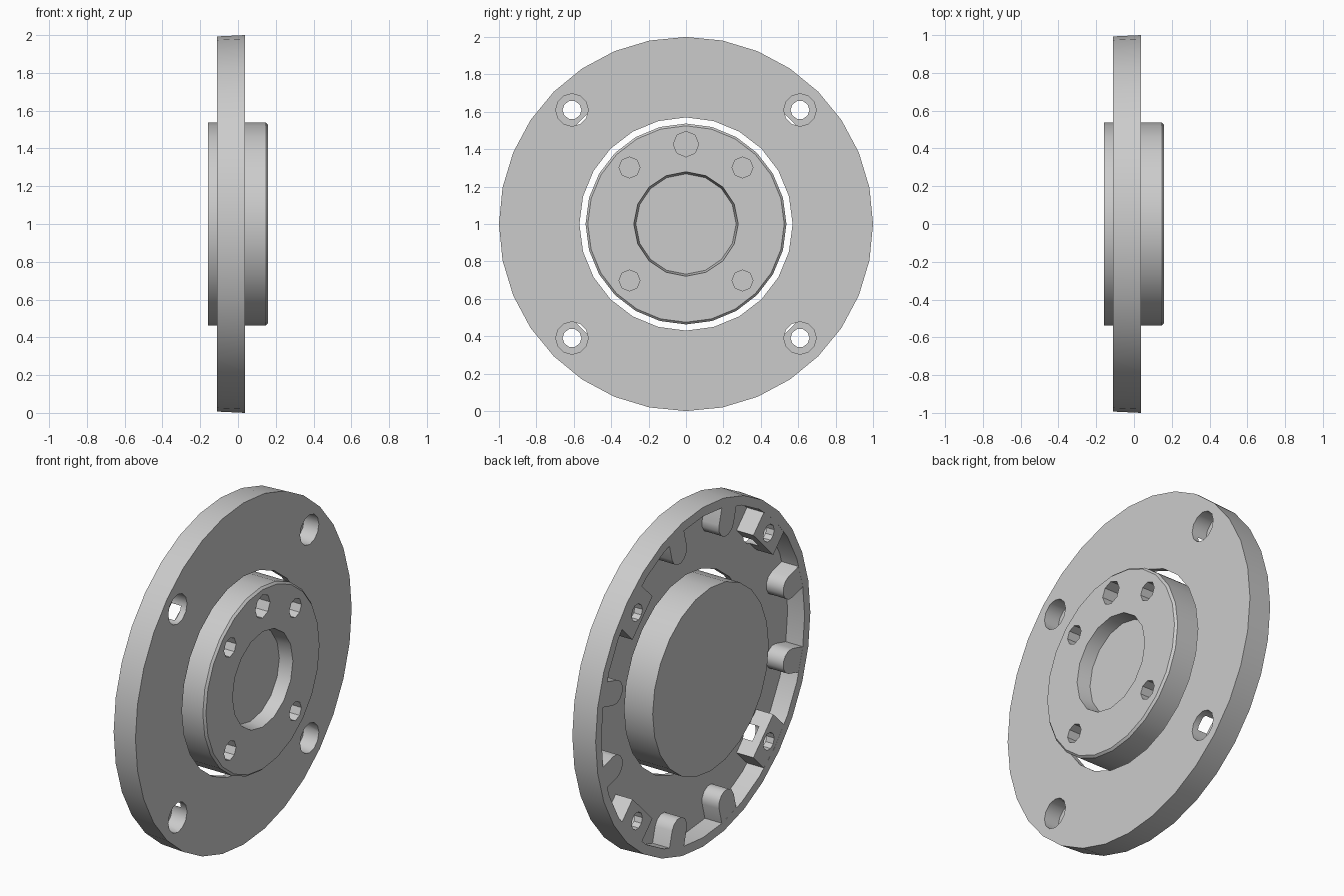
import bpy, bmesh
from math import sin, cos, pi, radians

cube = bpy.data.objects.get("Cube")
if cube:
    bpy.data.objects.remove(cube, do_unlink=True)

AXIS_Z = 1.0          # height of the turning axis, which runs along x
RING_BACK, FLOOR, RING_FRONT = -0.11, 0.0, 0.036
HUB_END = 0.16
DIAGONALS = [45, 135, 225, 315]

grey = bpy.data.materials.new("light grey")
grey.use_nodes = True
grey.diffuse_color = (0.6, 0.6, 0.6, 1)
grey.node_tree.nodes["Principled BSDF"].inputs["Base Color"].default_value = (0.6, 0.6, 0.6, 1)


def finish(name, bm):
    bmesh.ops.recalc_face_normals(bm, faces=bm.faces[:])
    mesh = bpy.data.meshes.new(name)
    bm.to_mesh(mesh)
    bm.free()
    mesh.materials.append(grey)
    obj = bpy.data.objects.new(name, mesh)
    bpy.context.collection.objects.link(obj)
    return obj


def loft(bm, loops):
    """Bridge matching loops of points and cap both ends."""
    rings = [[bm.verts.new(p) for p in loop] for loop in loops]
    count = len(rings[0])
    for a, b in zip(rings, rings[1:]):
        for i in range(count):
            j = (i + 1) % count
            bm.faces.new((a[i], a[j], b[j], b[i]))
    bm.faces.new(rings[0])
    bm.faces.new(rings[-1])


def turned(name, profile, sides, centres=((0, 0),)):
    """Turn an (x, radius) profile about the x direction at each centre."""
    bm = bmesh.new()
    for cy, cz in centres:
        loft(bm, [[(x, cy + r * cos(2 * pi * i / sides), AXIS_Z + cz + r * sin(2 * pi * i / sides))
                   for i in range(sides)] for x, r in profile])
    return finish(name, bm)


def lugs(name, outline, angles):
    """Extrude a (radial, tangential) outline from the back into the floor."""
    bm = bmesh.new()
    for angle in angles:
        c, s = cos(radians(angle)), sin(radians(angle))
        loft(bm, [[(x, u * c - v * s, AXIS_Z + u * s + v * c) for u, v in outline]
                  for x in (RING_BACK + 0.0005, FLOOR + 0.015)])
    return finish(name, bm)


def combine(target, tool, operation):
    tool.hide_render = True
    mod = target.modifiers.new(operation.title(), 'BOOLEAN')
    mod.object, mod.operation, mod.solver = tool, operation, 'EXACT'
    bpy.context.view_layer.objects.active = target
    bpy.ops.object.modifier_apply(modifier=mod.name)
    bpy.data.objects.remove(tool, do_unlink=True)


def around(radius, angles):
    return [(radius * cos(radians(a)), radius * sin(radians(a))) for a in angles]


# Outer ring: shallow cup, open at the back
ring = turned("mounting_ring", [(FLOOR, 0.94), (RING_BACK, 0.94), (RING_BACK, 0.993),
                                (RING_FRONT, 1.0)], 32)

# Round-ended ribs and wide bolt bosses inside the rim
tip = [(0.84 + 0.07 * cos(radians(a)), 0.07 * sin(radians(a))) for a in range(90, 271, 30)]
rib_angles = [a for a in range(15, 360, 30) if a not in DIAGONALS]
combine(ring, lugs("ribs", [(0.96, 0.07)] + tip + [(0.96, -0.07)], rib_angles), 'UNION')
boss = [(0.95, 0.13), (0.79, 0.13), (0.79, -0.13), (0.95, -0.13)]
combine(ring, lugs("bosses", boss, DIAGONALS), 'UNION')

# Centre opening, counterbores and bolt holes
combine(ring, turned("opening", [(-0.3, 0.57), (0.3, 0.57)], 24), 'DIFFERENCE')
bolts = around(0.862, DIAGONALS)
combine(ring, turned("counterbores", [(-0.06, 0.087), (0.3, 0.087)], 12, bolts), 'DIFFERENCE')
combine(ring, turned("bolt_holes", [(-0.3, 0.05), (0.3, 0.05)], 10, bolts), 'DIFFERENCE')

# Hub: solid disc with a chamfered front edge
hub = turned("hub", [(-HUB_END, 0.537), (HUB_END - 0.012, 0.537), (HUB_END, 0.525)], 24)
combine(hub, turned("recess", [(0.08, 0.268), (HUB_END + 0.02, 0.282)], 16), 'DIFFERENCE')
for radius, angles in ((0.056, DIAGONALS), (0.068, [90])):
    combine(hub, turned("stud_holes", [(0.04, radius), (0.3, radius)], 8,
                        around(0.427, angles)), 'DIFFERENCE')

# Smooth the round walls, keep the machined edges sharp
bpy.ops.object.select_all(action='DESELECT')
for part in (ring, hub):
    part.select_set(True)
bpy.context.view_layer.objects.active = ring
bpy.ops.object.shade_smooth_by_angle(angle=radians(31))
